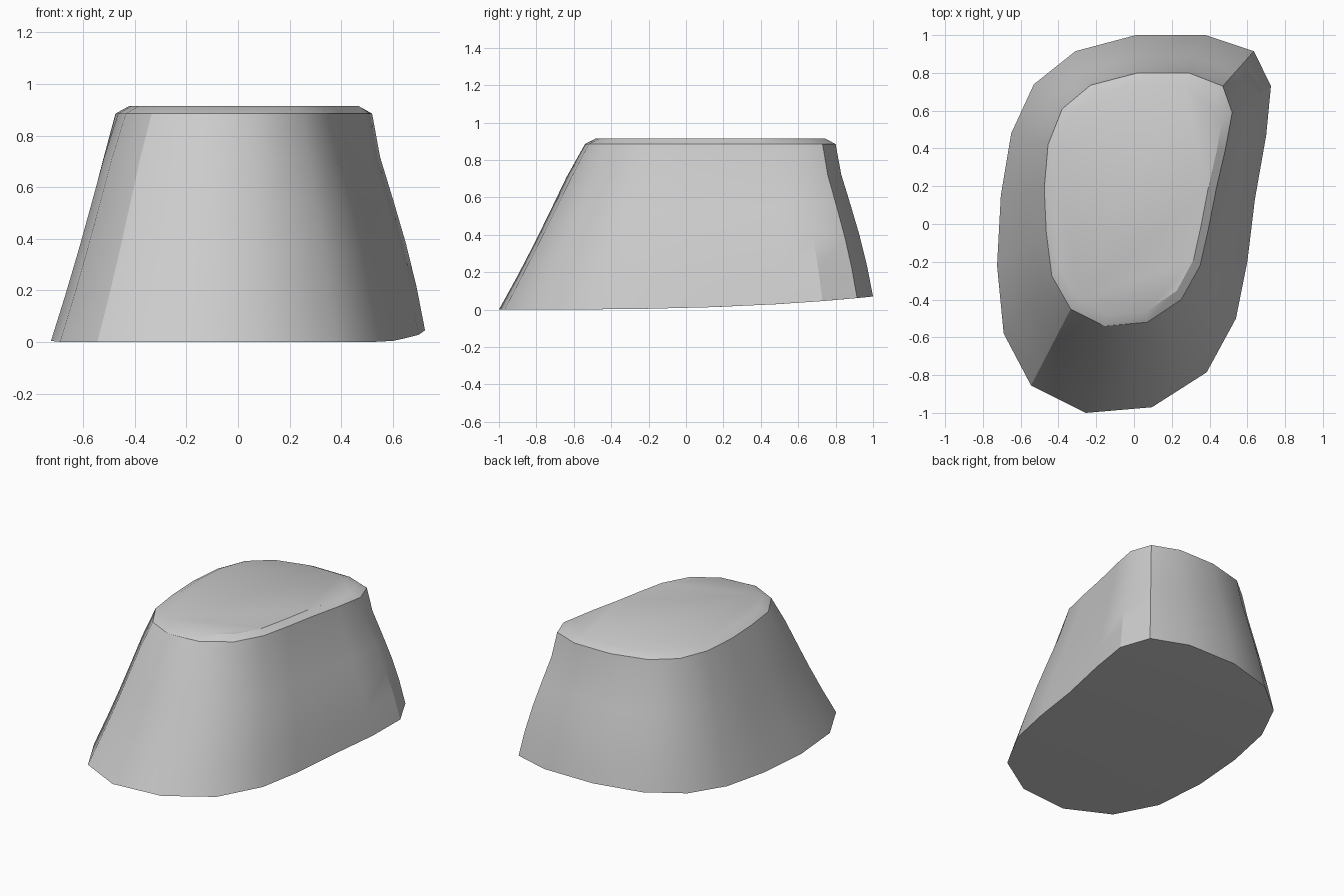
import bpy, bmesh, math

if "Cube" in bpy.data.objects:
    bpy.data.objects.remove(bpy.data.objects["Cube"])

# Outlines seen from above, clockwise from the back: foot and upper rim
foot = [(0.01, 1.0), (0.38, 1.0), (0.635, 0.915), (0.725, 0.73), (0.70, 0.47), (0.64, 0.13),
        (0.60, -0.20), (0.54, -0.50), (0.385, -0.785), (0.095, -0.97), (-0.255, -1.0),
        (-0.545, -0.855), (-0.69, -0.58), (-0.725, -0.22), (-0.705, 0.15), (-0.65, 0.48),
        (-0.53, 0.74), (-0.31, 0.915)]
rim = [(0.02, 0.80), (0.29, 0.80), (0.47, 0.73), (0.52, 0.59), (0.485, 0.40), (0.435, 0.185),
       (0.395, -0.02), (0.35, -0.22), (0.25, -0.40), (0.07, -0.52), (-0.155, -0.54),
       (-0.335, -0.45), (-0.435, -0.275), (-0.465, -0.04), (-0.475, 0.19), (-0.455, 0.42),
       (-0.38, 0.61), (-0.23, 0.735)]
RIM_Z, TOP_Z = 0.885, 0.915
N = len(foot)

bm = bmesh.new()
rings = []

# Top face ring, inset from the rim to leave a chamfer
rings.append([bm.verts.new((0.025 + (x - 0.025) * 0.893, 0.135 + (y - 0.135) * 0.914, TOP_Z))
              for x, y in rim])

# Side rings: straight at front left, S-curved at back right
for t, bend in ((0, 0), (0.2, -0.05), (0.4, 0), (0.6, 0.04), (0.8, 0.04), (1, 0)):
    ring = []
    for (fx, fy), (rx, ry) in zip(foot, rim):
        w = max(-0.3, min(1, 0.4 + fx * 0.8 + fy * 0.6))
        f = t + w * bend
        foot_z = 0.07 * ((fy + 1) / 2) ** 3      # underside lifts toward the back
        ring.append(bm.verts.new((rx + (fx - rx) * f, ry + (fy - ry) * f,
                                  RIM_Z + (foot_z - RIM_Z) * t)))
    rings.append(ring)

for a, b in zip(rings, rings[1:]):
    for i in range(N):
        j = (i + 1) % N
        bm.faces.new((a[i], a[j], b[j], b[i]))

# Flat top, and underside in strips from left to right
bm.faces.new(rings[0])
base = rings[-1]
for k in range(N // 2 - 1):
    bm.faces.new((base[-k], base[k + 1], base[k + 2], base[-k - 1]))

bmesh.ops.recalc_face_normals(bm, faces=bm.faces)
mesh = bpy.data.meshes.new("tapered_block")
bm.to_mesh(mesh)
bm.free()
block = bpy.data.objects.new("tapered_block", mesh)
bpy.context.collection.objects.link(block)

bpy.context.view_layer.objects.active = block
block.select_set(True)
bpy.ops.object.shade_smooth_by_angle(angle=math.radians(30))
